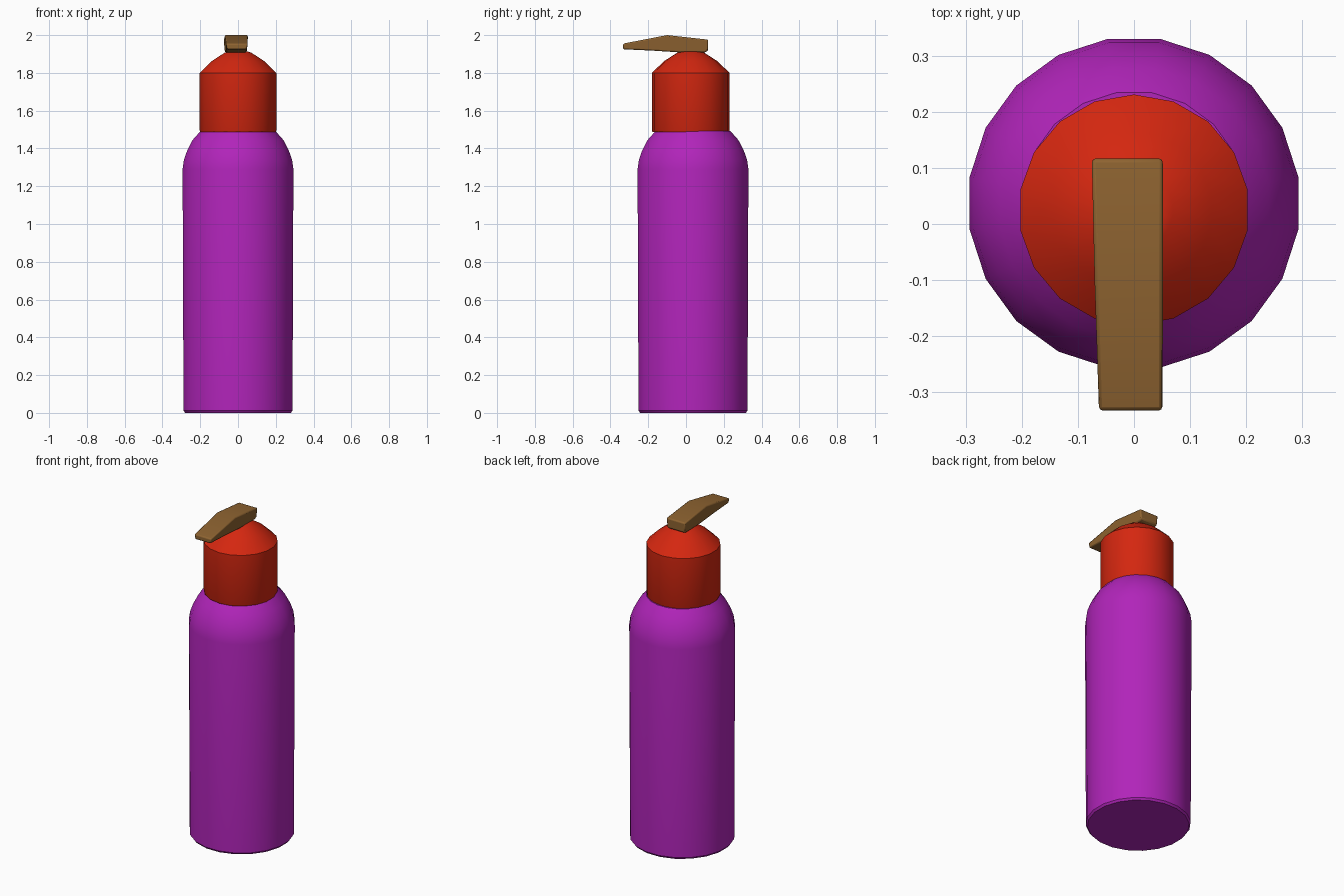
import bpy, bmesh, math

old = bpy.data.objects.get("Cube")
if old:
    bpy.data.objects.remove(old, do_unlink=True)


def material(name, rgb):
    m = bpy.data.materials.new(name)
    m.use_nodes = True
    m.diffuse_color = (*rgb, 1)
    m.node_tree.nodes["Principled BSDF"].inputs["Base Color"].default_value = (*rgb, 1)
    return m


purple = material("purple", (0.44, 0.018, 0.49))
red = material("red", (0.66, 0.02, 0.005))
brown = material("brown", (0.27, 0.125, 0.03))


def finish(name, bm, mat, angle):
    bmesh.ops.recalc_face_normals(bm, faces=bm.faces)
    mesh = bpy.data.meshes.new(name)
    bm.to_mesh(mesh)
    bm.free()
    mesh.materials.append(mat)
    ob = bpy.data.objects.new(name, mesh)
    bpy.context.collection.objects.link(ob)
    bpy.ops.object.select_all(action='DESELECT')
    ob.select_set(True)
    bpy.context.view_layer.objects.active = ob
    bpy.ops.object.shade_smooth_by_angle(angle=math.radians(angle))
    return ob


def lathe(name, profile, centre_y, sides, mat, angle=30):
    """Turn (radius, height) points into a closed round part."""
    bm = bmesh.new()
    rings = []
    for r, z in profile:
        ring = []
        for i in range(sides):
            a = 2 * math.pi * (i + 0.5) / sides
            ring.append(bm.verts.new((r * math.cos(a), centre_y + r * math.sin(a), z)))
        rings.append(ring)
    for low, high in zip(rings, rings[1:]):
        for i in range(sides):
            j = (i + 1) % sides
            bm.faces.new((low[i], low[j], high[j], high[i]))
    bm.faces.new(rings[0])
    bm.faces.new(rings[-1])
    return finish(name, bm, mat, angle)


# Bottle with rounded shoulders
lathe("bottle_body",
      [(0.283, 0), (0.292, 0.012), (0.297, 1.29), (0.29, 1.34), (0.272, 1.39),
       (0.243, 1.445), (0.2, 1.493)], 0.037, 20, purple)

# Collar with domed top
lathe("pump_collar",
      [(0.203, 1.488), (0.206, 1.495), (0.206, 1.80), (0.14, 1.863), (0.07, 1.908), (0.05, 1.914)],
      0.025, 18, red)

# Pump lever: side outline extruded across x, narrower at the nozzle end
outline = [(-0.333, 1.925), (-0.333, 1.955), (-0.10, 2.0), (0.117, 1.976),
           (0.117, 1.917), (0.10, 1.909), (-0.04, 1.909), (-0.18, 1.918)]
bm = bmesh.new()
sides = []
for edge in (-1, 1):
    row = []
    for y, z in outline:
        x = 0.052 if edge > 0 else -0.076 + 0.012 * max(0, (0.1 - y) / 0.43)
        if z < 1.93:
            x -= edge * 0.006
        row.append(bm.verts.new((x, y, z)))
    sides.append(row)
    bm.faces.new(row)
n = len(outline)
for i in range(n):
    j = (i + 1) % n
    bm.faces.new((sides[0][i], sides[0][j], sides[1][j], sides[1][i]))
lever = finish("pump_lever", bm, brown, 20)
bevel = lever.modifiers.new("soft_edges", 'BEVEL')
bevel.width = 0.007
bevel.segments = 2
bevel.limit_method = 'ANGLE'
bevel.angle_limit = math.radians(40)
